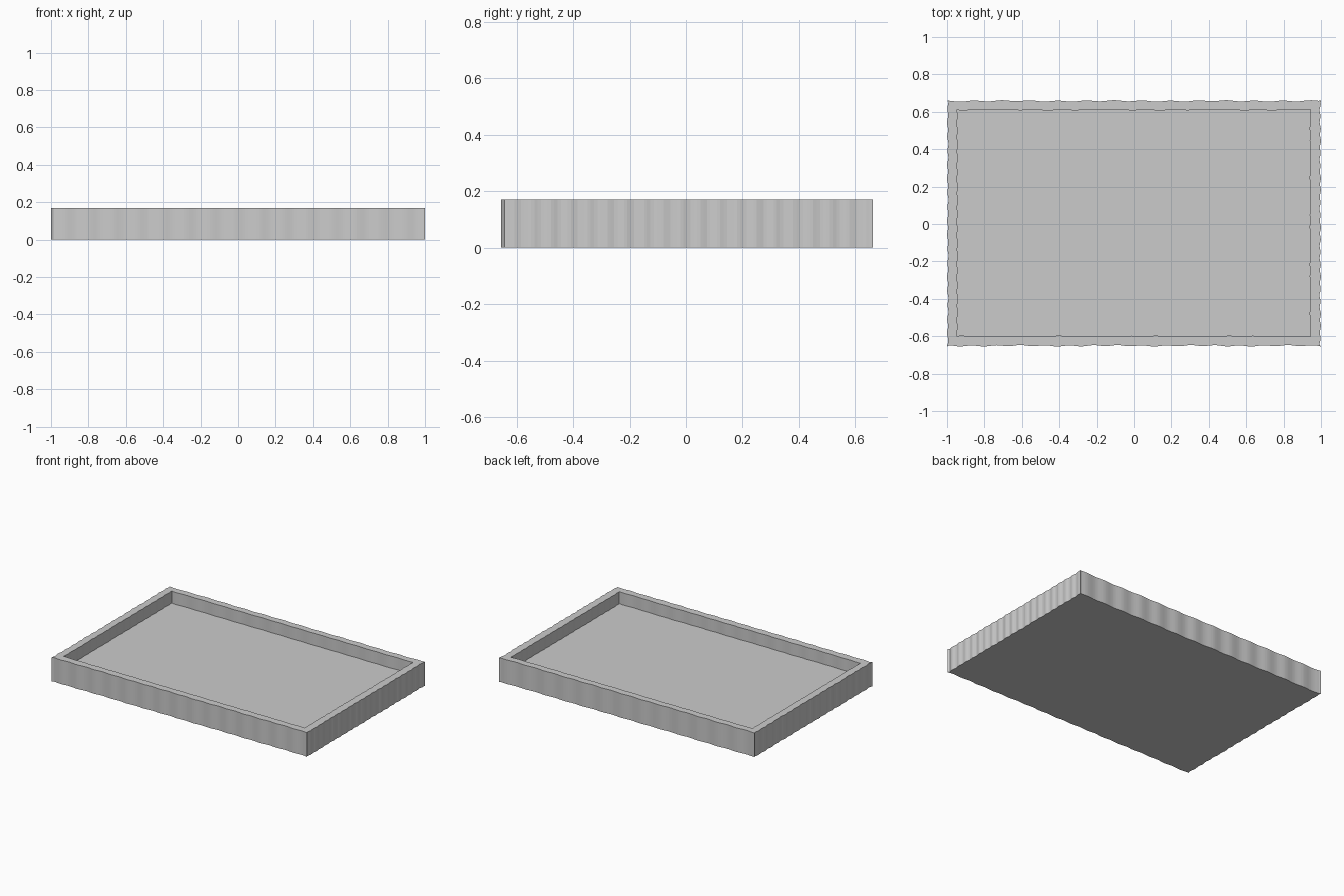
import bpy, bmesh, math, random

if "Cube" in bpy.data.objects:
    bpy.data.objects.remove(bpy.data.objects["Cube"])

random.seed(4)
TOP, FLOOR = 0.17, 0.085
NX, NY = 160, 112          # segments along the long and short sides


def wave(t, period, phase):
    # gentle ripple with a little irregularity, always 0..1
    return 0.5 + 0.35 * math.sin(2 * math.pi * t / period + phase) \
               + 0.15 * math.sin(2 * math.pi * t / (period * 3.7) + 2 * phase)


def rippled_loop(x0, x1, y0, y1, amp):
    # counter-clockwise rectangle whose sides ripple inwards by amp
    pts = []
    corners = [(x0, y0), (x1, y0), (x1, y1), (x0, y1)]
    normals = [(0, 1), (-1, 0), (0, -1), (1, 0)]
    counts = [NX, NY, NX, NY]
    periods = [0.13, 0.066, 0.15, 0.075]
    for i in range(4):
        (ax, ay), (bx, by) = corners[i], corners[(i + 1) % 4]
        length = math.hypot(bx - ax, by - ay)
        phase = random.uniform(0, 6)
        for k in range(counts[i]):
            t = k / counts[i]
            d = amp * wave(t * length, periods[i], phase) if k else 0
            pts.append((ax + (bx - ax) * t + normals[i][0] * d,
                        ay + (by - ay) * t + normals[i][1] * d))
    return pts


outer = rippled_loop(-1.0, 1.0, -0.655, 0.662, 0.008)
inner = rippled_loop(-0.947, 0.944, -0.602, 0.612, 0.005)

# Tray: bottom, rippled outer wall, flat rim, inner wall, recessed floor
bm = bmesh.new()
rings = [[bm.verts.new((x, y, z)) for x, y in loop]
         for loop, z in ((outer, 0), (outer, TOP), (inner, TOP), (inner, FLOOR))]
n = len(outer)
for a, b in zip(rings, rings[1:]):
    for i in range(n):
        j = (i + 1) % n
        bm.faces.new((a[i], a[j], b[j], b[i]))
bm.faces.new(rings[0][::-1])
bm.faces.new(rings[-1])
bmesh.ops.recalc_face_normals(bm, faces=bm.faces)

mesh = bpy.data.meshes.new("tray")
bm.to_mesh(mesh)
bm.free()
tray = bpy.data.objects.new("tray", mesh)
bpy.context.collection.objects.link(tray)
